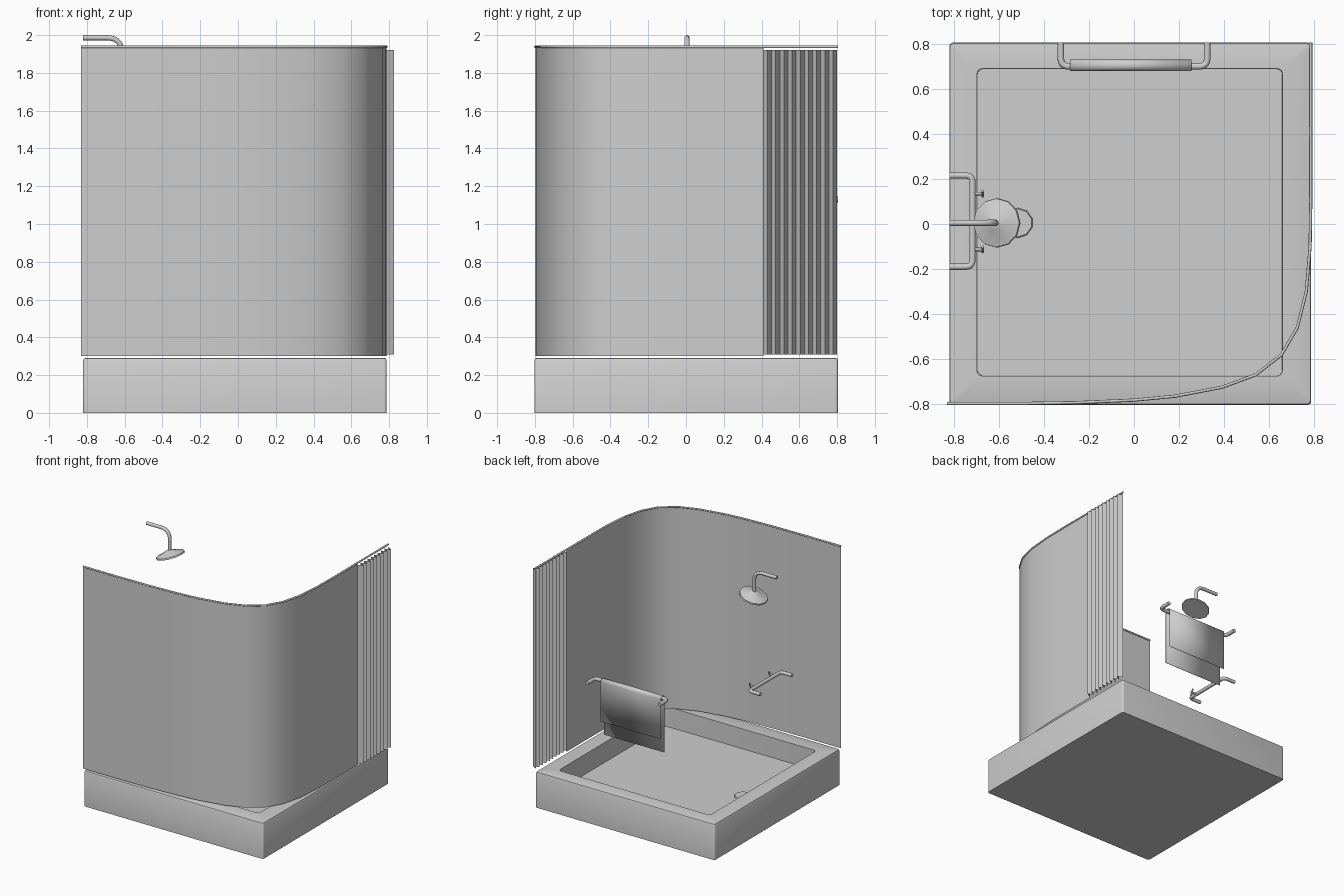
import bpy, bmesh, math
from mathutils import Vector, Matrix

old = bpy.data.objects.get("Cube")
if old:
    bpy.data.objects.remove(old, do_unlink=True)

GREY = (0.62, 0.62, 0.62, 1)
mat = bpy.data.materials.new("light grey")
mat.use_nodes = True
mat.diffuse_color = GREY
mat.node_tree.nodes["Principled BSDF"].inputs["Base Color"].default_value = GREY


def finish(name, bm, smooth=35, recalc=True):
    """Turn a bmesh into a named, shaded object."""
    if recalc:
        bmesh.ops.recalc_face_normals(bm, faces=bm.faces)
    me = bpy.data.meshes.new(name)
    bm.to_mesh(me)
    bm.free()
    me.materials.append(mat)
    ob = bpy.data.objects.new(name, me)
    bpy.context.collection.objects.link(ob)
    if smooth:
        bpy.ops.object.select_all(action='DESELECT')
        ob.select_set(True)
        bpy.context.view_layer.objects.active = ob
        bpy.ops.object.shade_smooth_by_angle(angle=math.radians(smooth))
    return ob


def loft(bm, rings, closed=True):
    """Bridge rows of points with quads."""
    rows = [[bm.verts.new(p) for p in ring] for ring in rings]
    n = len(rows[0])
    for a, b in zip(rows, rows[1:]):
        for i in range(n if closed else n - 1):
            j = (i + 1) % n
            bm.faces.new((a[i], a[j], b[j], b[i]))
    return rows


def rounded(points, r, steps=5):
    """Replace inner corners of a path by quadratic arcs."""
    pts = [Vector(p) for p in points]
    out = [pts[0]]
    for a, b, c in zip(pts, pts[1:], pts[2:]):
        s = b + (a - b).normalized() * r
        e = b + (c - b).normalized() * r
        for k in range(steps + 1):
            t = k / steps
            out.append(s * (1 - t) ** 2 + b * 2 * t * (1 - t) + e * t * t)
    return out + [pts[-1]]


def pipe(name, path, r, sides=10):
    """Sweep a circle along a path and cap the ends."""
    bm = bmesh.new()
    rings = []
    path = [Vector(p) for p in path]
    ref = (path[1] - path[0]).orthogonal().normalized()
    for i, p in enumerate(path):
        d = (path[min(i + 1, len(path) - 1)] - path[max(i - 1, 0)]).normalized()
        ref = (ref - d * ref.dot(d)).normalized()
        side = d.cross(ref)
        angles = [math.tau * k / sides for k in range(sides)]
        rings.append([p + r * (ref * math.cos(a) + side * math.sin(a)) for a in angles])
    rows = loft(bm, rings)
    bm.faces.new(rows[0])
    bm.faces.new(rows[-1])
    return finish(name, bm, 50)


def rounded_rect(x0, x1, y0, y1, r, z, steps=4):
    out = []
    for q, (cx, cy) in enumerate(((x1 - r, y1 - r), (x0 + r, y1 - r),
                                  (x0 + r, y0 + r), (x1 - r, y0 + r))):
        for k in range(steps + 1):
            a = math.pi / 2 * (q + k / steps)
            out.append((cx + r * math.cos(a), cy + r * math.sin(a), z))
    return out


# Shower tray with a sunken floor
def outer(d, z):
    return rounded_rect(-0.82 + d, 0.787 - d, -0.803 + d, 0.805 - d, 0.015, z)


def inner(d, z):
    return rounded_rect(-0.697 + d, 0.66 - d, -0.675 + d, 0.69 - d, 0.025, z)


bm = bmesh.new()
rows = loft(bm, [outer(0, 0), outer(0, 0.278), outer(0.004, 0.287), outer(0.012, 0.29),
                 inner(0, 0.29), inner(0.002, 0.13)])
bm.faces.new(rows[0])
bm.faces.new(rows[-1])
finish("shower_tray", bm)

# Drain cover
bm = bmesh.new()
bmesh.ops.create_cone(bm, cap_ends=True, segments=10, radius1=0.068, radius2=0.062, depth=0.016,
                      matrix=Matrix.Translation((-0.515, 0.005, 0.134)))
finish("drain_cover", bm)

# Curved curtain rail and the hanging curtain
plan = [(-0.83, -0.797), (-0.5, -0.797), (-0.25, -0.793), (0, -0.782), (0.18, -0.765),
        (0.39, -0.725), (0.54, -0.67), (0.655, -0.58), (0.725, -0.46),
        (0.765, -0.3), (0.782, -0.1), (0.785, 0.1), (0.785, 0.41)]
pipe("curtain_rail", [(x, y, 1.938) for x, y in plan] + [(0.785, 0.805, 1.938)], 0.007, 8)

bm = bmesh.new()
loft(bm, [[(x, y, z) for x, y in plan] for z in (0.3, 1.932)], closed=False)
finish("curtain", bm, 40, recalc=False)

# Gathered pleats at the open end of the curtain
PLEATS = 9
step = 0.39 / (2 * PLEATS)
zigzag = [(0.825 if i % 2 else 0.783, 0.41 + i * step) for i in range(2 * PLEATS + 1)]
bm = bmesh.new()
loft(bm, [[(x, y, z) for x, y in zigzag] for z in (0.31, 1.92)], closed=False)
finish("curtain_pleats", bm, 0, recalc=False)

# Shower arm
arm = rounded([(-0.82, 0.005, 1.986), (-0.615, 0.005, 1.986), (-0.615, 0.005, 1.81)], 0.08, 7)
pipe("shower_arm", arm, 0.014)

# Tilted shower head
bm = bmesh.new()
profile = [(0.018, 0.04), (0.035, 0.03), (0.108, 0.006), (0.11, -0.006)]
rows = loft(bm, [[(r * math.cos(math.tau * k / 12), r * math.sin(math.tau * k / 12), z)
                  for k in range(12)] for r, z in profile])
bm.faces.new(rows[0])
bm.faces.new(rows[-1])
bm.transform(Matrix.Translation((-0.61, 0.005, 1.785)) @ Matrix.Rotation(math.radians(-19), 4, 'Y'))
finish("shower_head", bm)

# Towel bar on the back side
Z_BAR = 1.13
bar = [(-0.325, 0.805, Z_BAR), (-0.325, 0.7, Z_BAR), (0.325, 0.7, Z_BAR), (0.325, 0.805, Z_BAR)]
pipe("towel_bar", rounded(bar, 0.035), 0.015)

# Towel folded over the bar, longer on the inside
section = [(0.73, 0.81)]
section += [(0.705 + 0.025 * math.cos(math.pi * k / 8), Z_BAR + 0.022 * math.sin(math.pi * k / 8))
            for k in range(9)]
section += [(0.68, 0.685)]
bm = bmesh.new()
loft(bm, [[(x, y, z) for y, z in section] for x in (-0.285, 0.255)], closed=False)
towel = finish("towel", bm, 50)
cloth = towel.modifiers.new("cloth", 'SOLIDIFY')
cloth.thickness = 0.004

# Water pipe on the right side
Z_TAP = 1.12
tap = [(-0.82, 0.215, Z_TAP), (-0.717, 0.215, Z_TAP), (-0.717, -0.19, Z_TAP), (-0.82, -0.19, Z_TAP)]
pipe("water_pipe", rounded(tap, 0.03), 0.014)

# Two tap handles with crossbars
for label, y in (("back", 0.135), ("front", -0.113)):
    pipe("tap_stem_" + label, [(-0.717, y, Z_TAP), (-0.665, y, Z_TAP)], 0.008, 8)
    pipe("tap_crossbar_" + label, [(-0.672, y - 0.012, Z_TAP - 0.025),
                                   (-0.672, y + 0.012, Z_TAP + 0.025)], 0.006, 8)
